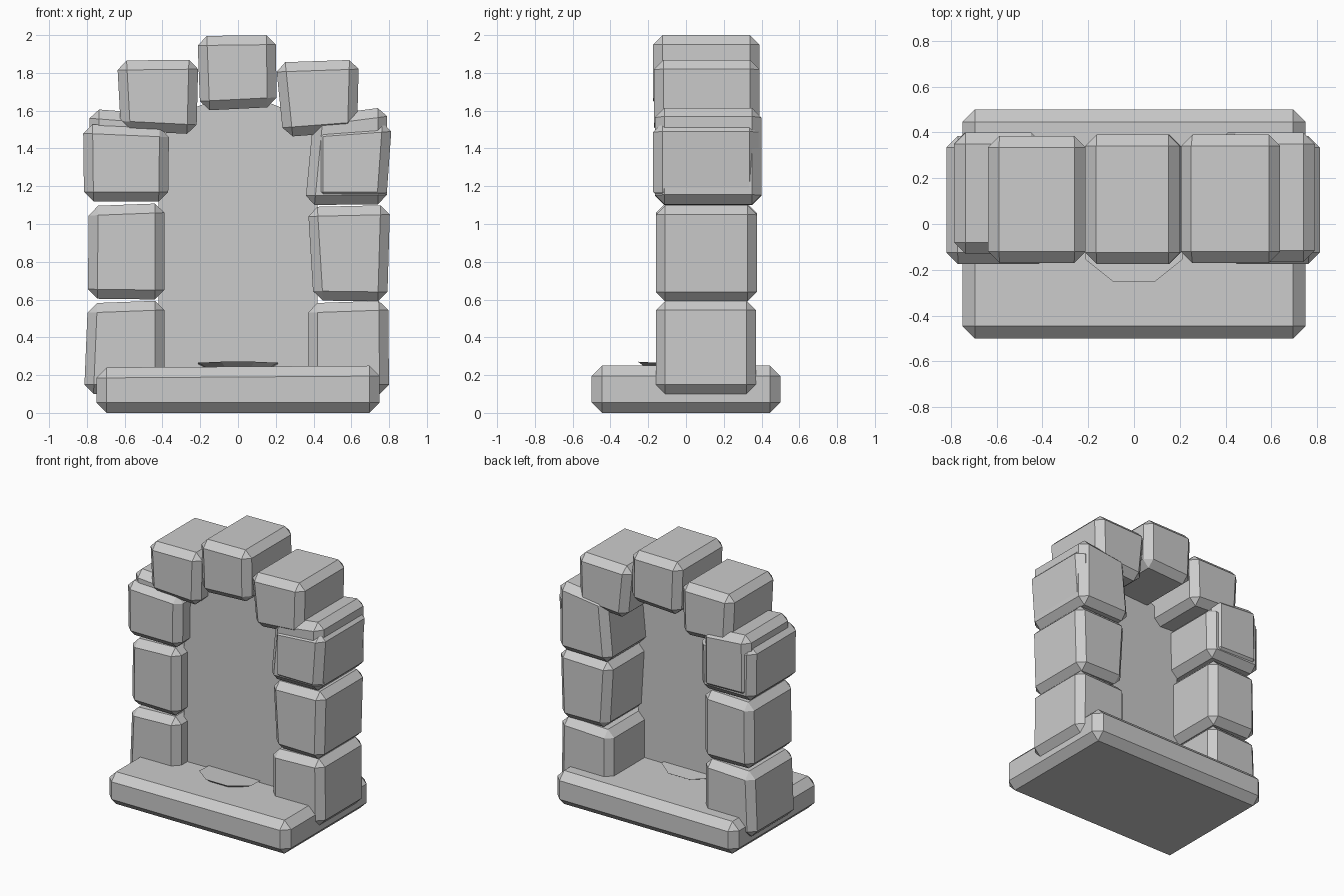
import bpy, bmesh, math
from mathutils import Matrix

if "Cube" in bpy.data.objects:
    bpy.data.objects.remove(bpy.data.objects["Cube"])

stone_mat = bpy.data.materials.new("grey stone")
stone_mat.diffuse_color = (0.6, 0.6, 0.6, 1)
stone_mat.use_nodes = True
stone_mat.node_tree.nodes["Principled BSDF"].inputs["Base Color"].default_value = stone_mat.diffuse_color


def finish(bm, name):
    me = bpy.data.meshes.new(name)
    bm.to_mesh(me)
    bm.free()
    me.materials.append(stone_mat)
    ob = bpy.data.objects.new(name, me)
    bpy.context.collection.objects.link(ob)
    return ob


def block(name, outline, y0, y1, bevel=0.05):
    """Hewn block: an x-z outline extruded from y0 back to y1, edges chamfered."""
    bm = bmesh.new()
    front = [bm.verts.new((x, y0, z)) for x, z in outline]
    back = [bm.verts.new((x, y1, z)) for x, z in outline]
    bm.faces.new(front)
    bm.faces.new(back[::-1])
    for i in range(4):
        j = (i + 1) % 4
        bm.faces.new((front[j], front[i], back[i], back[j]))
    bmesh.ops.recalc_face_normals(bm, faces=bm.faces)
    bmesh.ops.bevel(bm, geom=bm.edges[:], offset=bevel, offset_type='OFFSET',
                    segments=1, profile=0.5, affect='EDGES')
    bmesh.ops.recalc_face_normals(bm, faces=bm.faces)
    return finish(bm, name)


# Base slab
block("base_slab", [(-0.75, 0.24), (0.75, 0.25), (0.75, 0), (-0.75, 0)], -0.5, 0.5, 0.055)

# Pillar stones (outline order: top left, top right, bottom right, bottom left)
block("left_stone_low", [(-0.795, 0.58), (-0.39, 0.595), (-0.39, 0.10), (-0.815, 0.10)], -0.16, 0.37)
block("right_stone_low", [(0.37, 0.58), (0.795, 0.595), (0.80, 0.10), (0.37, 0.10)], -0.16, 0.37)
block("left_stone_middle", [(-0.79, 1.095), (-0.39, 1.11), (-0.39, 0.60), (-0.795, 0.605)], -0.16, 0.375)
block("right_stone_middle", [(0.37, 1.09), (0.805, 1.10), (0.79, 0.59), (0.40, 0.595)], -0.16, 0.375)

# Upper pillar stones, each a pair of overlapping blocks
block("left_stone_upper_front", [(-0.82, 1.53), (-0.365, 1.51), (-0.37, 1.12), (-0.815, 1.12)], -0.175, 0.385)
block("left_stone_upper_back", [(-0.785, 1.61), (-0.40, 1.58), (-0.40, 1.14), (-0.79, 1.15)], -0.13, 0.40)
block("right_stone_upper_front", [(0.40, 1.51), (0.815, 1.54), (0.785, 1.12), (0.40, 1.12)], -0.175, 0.385)
block("right_stone_upper_back", [(0.40, 1.57), (0.79, 1.62), (0.79, 1.105), (0.355, 1.10)], -0.165, 0.40)

# Arch stones
block("left_arch_stone", [(-0.64, 1.865), (-0.21, 1.87), (-0.22, 1.475), (-0.62, 1.495)], -0.17, 0.385)
block("right_arch_stone", [(0.20, 1.855), (0.64, 1.87), (0.63, 1.49), (0.24, 1.46)], -0.17, 0.39)
block("keystone", [(-0.215, 1.995), (0.20, 2.0), (0.205, 1.62), (-0.20, 1.60)], -0.175, 0.39)

# Thin sheet filling the archway
bm = bmesh.new()
half = [(0.42, 0.2), (0.42, 1.42), (0.32, 1.58), (0.12, 1.66)]
bm.faces.new([bm.verts.new((x, -0.04, z)) for x, z in half + [(-x, z) for x, z in reversed(half)]])
bmesh.ops.reverse_faces(bm, faces=[f for f in bm.faces if f.normal.y > 0])
finish(bm, "archway_sheet")

# Flat step stone under the sheet, wider at its top and sinking towards the back
bm = bmesh.new()
bmesh.ops.create_cone(bm, cap_ends=True, segments=8, radius1=0.17, radius2=0.23, depth=0.03,
                      matrix=Matrix.Translation((0, -0.085, 0.247))
                      @ Matrix.Rotation(math.radians(-3), 4, 'X')
                      @ Matrix.Diagonal((1, 0.8, 1, 1))
                      @ Matrix.Rotation(math.radians(22.5), 4, 'Z'))
finish(bm, "step_stone")
